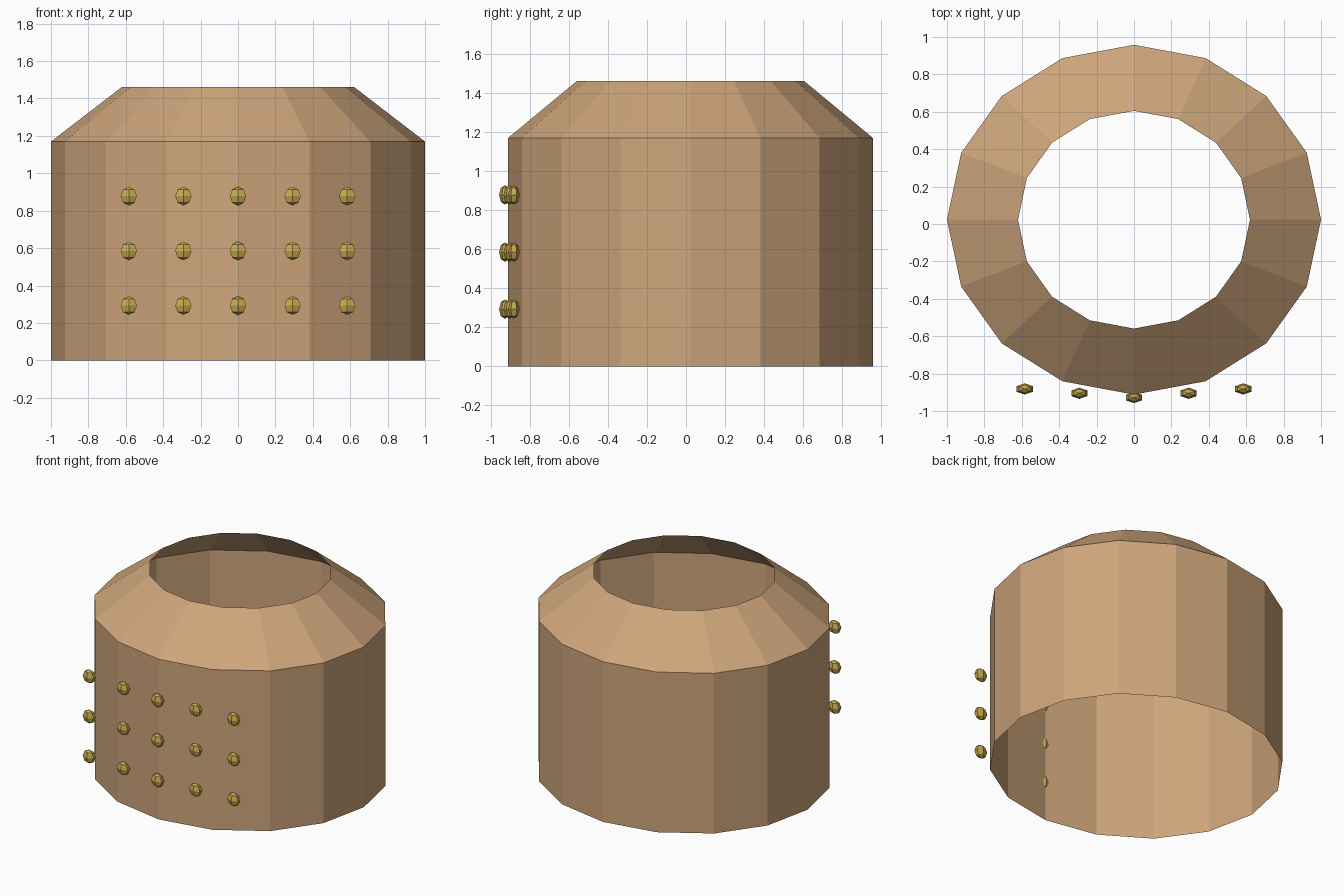
import bpy, bmesh, math
from mathutils import Matrix

if "Cube" in bpy.data.objects:
    bpy.data.objects.remove(bpy.data.objects["Cube"])

SIDES = 16
CENTRE_Y = 0.023


def material(name, rgb):
    m = bpy.data.materials.new(name)
    m.diffuse_color = (*rgb, 1)
    m.use_nodes = True
    m.node_tree.nodes["Principled BSDF"].inputs["Base Color"].default_value = m.diffuse_color
    return m


TAN = material("tan leather", (0.62, 0.38, 0.2))
BRASS = material("brass", (0.56, 0.39, 0.075))


def finish(bm, name, mat):
    bm.normal_update()
    mesh = bpy.data.meshes.new(name)
    bm.to_mesh(mesh)
    bm.free()
    mesh.materials.append(mat)
    obj = bpy.data.objects.new(name, mesh)
    bpy.context.collection.objects.link(obj)
    return obj


def open_band(name, mat, lower, upper):
    """Open faceted band between two oval rings given as (rx, ry, z)."""
    bm = bmesh.new()
    rings = []
    for rx, ry, z in (lower, upper):
        angles = [2 * math.pi * i / SIDES for i in range(SIDES)]
        rings.append([bm.verts.new((rx * math.cos(a), CENTRE_Y + ry * math.sin(a), z))
                      for a in angles])
    for i in range(SIDES):
        j = (i + 1) % SIDES
        bm.faces.new((rings[0][i], rings[0][j], rings[1][j], rings[1][i]))
    return finish(bm, name, mat)


def stud(name, x, y, z):
    """Flattened low-poly ball with an edge facing the front."""
    bm = bmesh.new()
    bmesh.ops.create_uvsphere(bm, u_segments=6, v_segments=4, radius=0.05)
    # Turn so that one corner of the hexagon points to -y
    ring = [v for v in bm.verts if abs(v.co.z) < 0.001]
    turn = -math.pi / 2 - math.atan2(ring[0].co.y, ring[0].co.x)
    bmesh.ops.transform(bm, verts=bm.verts, matrix=Matrix.Translation((x, y, z))
                        @ Matrix.Diagonal((1, 0.6, 1, 1)) @ Matrix.Rotation(turn, 4, 'Z'))
    return finish(bm, name, BRASS)


# Open body wall and sloping shoulder with an open top
open_band("body_wall", TAN, (1, 0.935, 0), (1, 0.935, 1.17))
open_band("shoulder", TAN, (1, 0.935, 1.17), (0.62, 0.582, 1.462))

# Three rows of five studs, set slightly back towards the sides
for row, z in enumerate((0.293, 0.585, 0.878)):
    for col in range(-2, 3):
        stud(f"stud_{row + 1}_{col + 3}", col * 0.292, -0.928 + abs(col) * 0.023, z)
